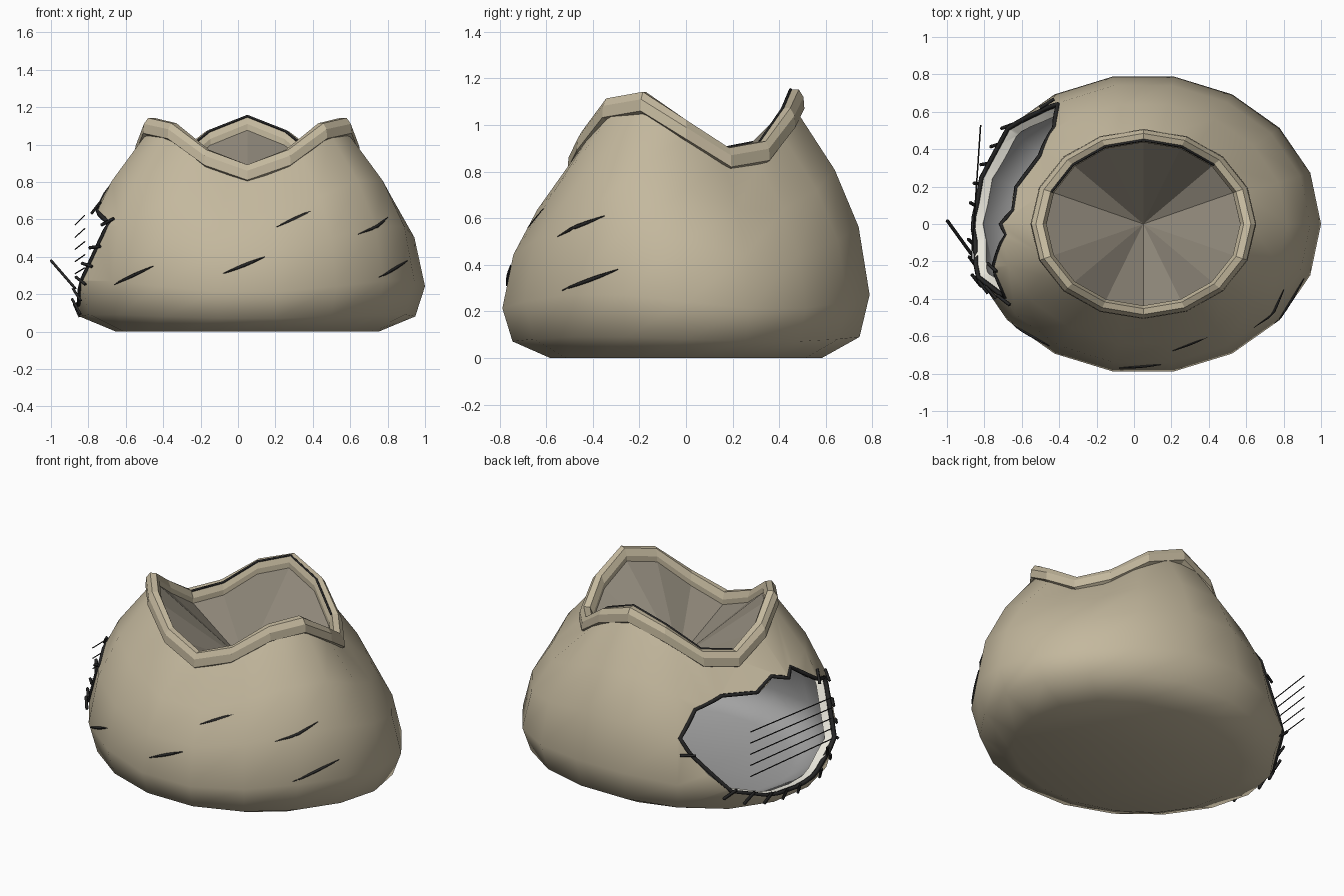
import bpy, bmesh, math
from mathutils import Vector

if "Cube" in bpy.data.objects:
    bpy.data.objects.remove(bpy.data.objects["Cube"])

RX, RY, CX = 0.95, 0.80, 0.05
LEVELS = [(0.0, 0.74), (0.085, 0.945), (0.255, 1.0), (0.53, 0.94), (0.76, 0.81), (1.0, 0.60)]
SEG = 18


def material(name, r, g, b):
    m = bpy.data.materials.new(name)
    m.diffuse_color = (r, g, b, 1)
    m.use_nodes = True
    m.node_tree.nodes["Principled BSDF"].inputs["Base Color"].default_value = m.diffuse_color
    return m


CLOTH = material("cloth", 0.55, 0.48, 0.34)
LINING = material("lining", 0.36, 0.36, 0.36)
PALE = material("torn_edge", 0.80, 0.78, 0.70)
SHADE = material("inside_shade", 0.27, 0.24, 0.19)
DARK = material("dark_line", 0.02, 0.02, 0.02)


def height(a):
    """Wavy mouth height with three peaks."""
    return 0.95 + 0.13 * math.cos(3 * math.radians(a - 90))


def ring_point(a, r, z):
    t = math.radians(a)
    return Vector((CX + RX * r * math.cos(t), RY * r * math.sin(t), z))


def on_surface(a, z, scale=1.0):
    """Point on the faceted sack wall at angle a and height z."""
    step = 360 / SEG
    i = math.floor(a / step)
    pts = []
    for c in (i * step, (i + 1) * step):
        f = max(0, min(1, z / height(c)))
        for (f0, r0), (f1, r1) in zip(LEVELS, LEVELS[1:]):
            if f <= f1:
                r = r0 + (r1 - r0) * (f - f0) / (f1 - f0)
                break
        pts.append(ring_point(c, r * scale, z))
    return pts[0].lerp(pts[1], a / step - i)


def make_object(name, bm, mats):
    bmesh.ops.recalc_face_normals(bm, faces=bm.faces)
    me = bpy.data.meshes.new(name)
    bm.to_mesh(me)
    bm.free()
    for m in mats:
        me.materials.append(m)
    ob = bpy.data.objects.new(name, me)
    bpy.context.collection.objects.link(ob)
    return ob


def bridge(bm, a, b):
    n = len(a)
    for i in range(n):
        bm.faces.new((a[i], a[(i + 1) % n], b[(i + 1) % n], b[i]))


def fan(bm, ring, tip):
    for i in range(len(ring)):
        bm.faces.new((ring[i], ring[(i + 1) % len(ring)], tip))


def strokes(name, paths, depth, cyclic=False, taper=False):
    cu = bpy.data.curves.new(name, 'CURVE')
    cu.dimensions = '3D'
    cu.bevel_depth = depth
    cu.bevel_resolution = 0
    cu.use_fill_caps = True
    for path in paths:
        sp = cu.splines.new('POLY')
        sp.points.add(len(path) - 1)
        for k, (p, co) in enumerate(zip(sp.points, path)):
            p.co = (*co, 1)
            p.radius = 0.25 + math.sin(math.pi * k / (len(path) - 1)) if taper else 1
        sp.use_cyclic_u = cyclic
    cu.materials.append(DARK)
    ob = bpy.data.objects.new(name, cu)
    bpy.context.collection.objects.link(ob)
    return ob


# Sack body: lofted rings, thick wall with a grey lining
bm = bmesh.new()
rings = []
for f, r in LEVELS:
    rings.append([bm.verts.new(ring_point(i * 360 / SEG, r, f * height(i * 360 / SEG)))
                  for i in range(SEG)])
for a, b in zip(rings, rings[1:]):
    bridge(bm, a, b)
bm.faces.new(rings[0][::-1])
body = make_object("sack_body", bm, [CLOTH, LINING])
if sum(p.normal.dot(p.center - Vector((0, 0, 0.4))) for p in body.data.polygons) < 0:
    body.data.flip_normals()

# Torn hole outline: angle and height
HOLE = [(121, .51), (128, .65), (142, .70), (161, .69), (172, .75), (180, .73), (185, .77),
        (198, .65), (212, .58), (207, .45), (201, .28), (187, .15), (172, .12), (156, .13),
        (140, .20), (125, .42)]
bm = bmesh.new()
inner = [bm.verts.new(on_surface(a, z, 0.80)) for a, z in HOLE]
outer = [bm.verts.new(on_surface(a, z, 1.25)) for a, z in HOLE]
bridge(bm, inner, outer)
fan(bm, inner, bm.verts.new(on_surface(166, 0.42, 0.72)))
fan(bm, outer, bm.verts.new(on_surface(166, 0.42, 1.4)))
cutter = make_object("hole_cutter", bm, [PALE])
cutter.hide_render = True

bpy.context.view_layer.objects.active = body
body.select_set(True)
wall = body.modifiers.new("wall", 'SOLIDIFY')
wall.thickness = 0.06
wall.offset = -1
wall.material_offset = 1
cut = body.modifiers.new("hole", 'BOOLEAN')
cut.operation = 'DIFFERENCE'
cut.object = cutter
cut.solver = 'EXACT'
cut.material_mode = 'TRANSFER'
bpy.ops.object.modifier_apply(modifier="wall")
bpy.ops.object.modifier_apply(modifier="hole")
bpy.data.objects.remove(cutter)
bpy.ops.object.shade_smooth_by_angle(angle=math.radians(58))

# Wavy rim band around the mouth
N = 16
SECTION = [(.595, -.03), (.635, -.01), (.63, .04), (.605, .072), (.565, .072), (.545, .03), (.545, -.03)]
bm = bmesh.new()
loops = [[bm.verts.new(ring_point(i * 360 / N, r, height(i * 360 / N) + dz)) for r, dz in SECTION]
         for i in range(N)]
for i in range(N):
    bridge(bm, loops[i], loops[(i + 1) % N])
make_object("mouth_rim", bm, [CLOTH])

# Funnel-shaped inside of the mouth
bm = bmesh.new()
ring = [bm.verts.new(ring_point(i * 360 / N, 0.55, height(i * 360 / N))) for i in range(N)]
fan(bm, ring, bm.verts.new((CX, 0, 0.65)))
mouth = make_object("mouth_inside", bm, [SHADE])
if mouth.data.polygons[0].normal.z < 0:
    mouth.data.flip_normals()

# Dark outline of the hole and of the rear rim
edge = []
for (a0, z0), (a1, z1) in zip(HOLE, HOLE[1:] + HOLE[:1]):
    edge += [on_surface(a0 + (a1 - a0) * k / 3, z0 + (z1 - z0) * k / 3, 1.0) for k in range(3)]
strokes("hole_outline", [edge], 0.014, cyclic=True)
strokes("rim_crease", [[ring_point(a, 0.56, height(a) + 0.072)
                        for a in (45, 67.5, 90, 112.5, 135, 157.5)]], 0.007)

# Crease marks on the cloth
MARKS = [(221, .25, 237, .35), (262, .31, 276, .40), (281, .56, 296, .65),
         (312, .52, 331, .61), (318, .29, 338, .38)]
strokes("crease_marks", [[on_surface(a + (b - a) * k / 6, y + (z - y) * k / 6, 1.003) for k in range(7)]
                         for a, y, b, z in MARKS], 0.007, taper=True)

# Frayed ticks around the tear, one long spike and loose threads
ticks = []
for a, z in HOLE[7:] + [(204, .36), (194, .21), (164, .12), (148, .16)]:
    da, dz = a - 166, (z - 0.42) * 110
    n = math.hypot(da, dz)
    da, dz = da / n, dz / n
    ticks.append([on_surface(a - da * 2, z - dz * 0.03, 1.03),
                  on_surface(a + da * 4, max(0.08, z + dz * 0.07), 1.02)])
ticks.append([(-1.0, 0.02, 0.38), (-0.87, -0.16, 0.23)])
strokes("frayed_ticks", ticks, 0.009)
strokes("loose_threads", [[(-0.82, 0.53, 0.34 + 0.07 * k), (-0.87, -0.2, 0.31 + 0.065 * k)]
                          for k in range(5)], 0.004)
